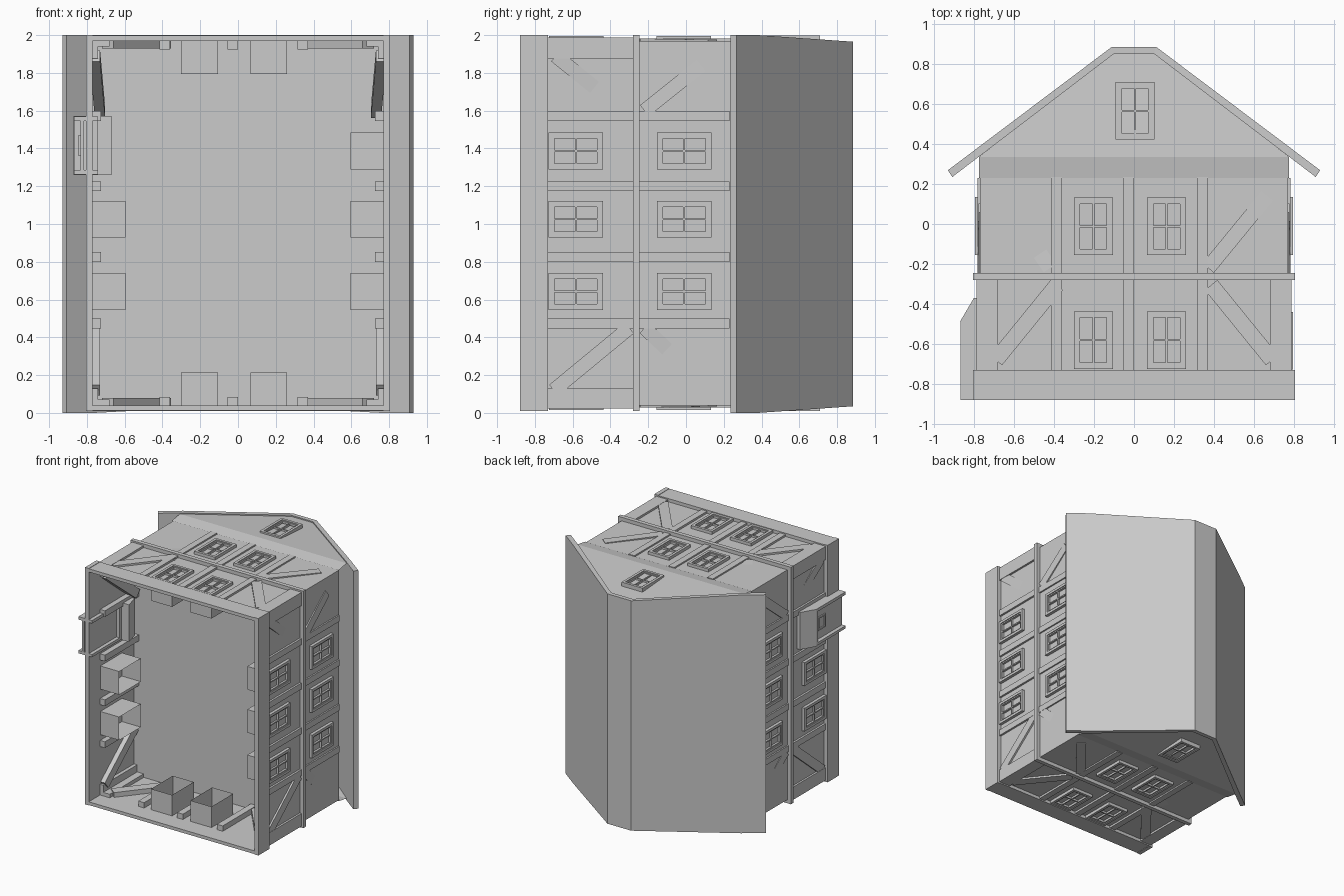
import bpy, bmesh
from mathutils import Vector

if "Cube" in bpy.data.objects:
    bpy.data.objects.remove(bpy.data.objects["Cube"])

CZ = 1.005          # middle of the house along its depth
HX, HZ = 0.77, 0.965  # half sizes of the infill walls


def make(name, bm, recalc=True):
    if recalc:
        bmesh.ops.recalc_face_normals(bm, faces=bm.faces)
    me = bpy.data.meshes.new(name)
    bm.to_mesh(me)
    bm.free()
    ob = bpy.data.objects.new(name, me)
    bpy.context.collection.objects.link(ob)
    return ob


def prism(bm, a, b, cap=True):
    """Loft between two matching point loops."""
    va, vb = [bm.verts.new(p) for p in a], [bm.verts.new(p) for p in b]
    n = len(va)
    for i in range(n):
        j = (i + 1) % n
        bm.faces.new((va[i], va[j], vb[j], vb[i]))
    if cap:
        bm.faces.new(va[::-1])
        bm.faces.new(vb)


def box(bm, x0, x1, y0, y1, z0, z1, cap=True):
    # y is the loft direction, so cap=False leaves an open ring of walls
    lo = [(x0, y0, z0), (x1, y0, z0), (x1, y0, z1), (x0, y0, z1)]
    prism(bm, lo, [(x, y1, z) for x, _, z in lo], cap)


def mapper(axis, s, off=0.0):
    """Wall coordinates (u along wall, y up the house, d outward) to world."""
    if axis == 'side':
        return lambda u, y, d: (s * (HX + off + d), y, u)
    return lambda u, y, d: (u, y, CZ + s * (HZ + off + d))


def rect(m, u0, u1, y0, y1, d):
    return [m(u0, y0, d), m(u1, y0, d), m(u1, y1, d), m(u0, y1, d)]


def slab(bm, m, u0, u1, y0, y1, d0, d1, cap=True):
    prism(bm, rect(m, u0, u1, y0, y1, d0), rect(m, u0, u1, y0, y1, d1), cap)


def frame(bm, m, u0, u1, y0, y1, w, d0, d1):
    slab(bm, m, u0, u0 + w, y0, y1, d0, d1)
    slab(bm, m, u1 - w, u1, y0, y1, d0, d1)
    slab(bm, m, u0 + w, u1 - w, y0, y0 + w, d0, d1)
    slab(bm, m, u0 + w, u1 - w, y1 - w, y1, d0, d1)


def window(name, m, uc, yc, w=0.195, h=0.288):
    u0, u1, y0, y1 = uc - w / 2, uc + w / 2, yc - h / 2, yc + h / 2
    bm = bmesh.new()
    frame(bm, m, u0, u1, y0, y1, 0.022, 0, 0.025)
    b = 0.022
    frame(bm, m, u0 + b, u1 - b, y0 + b, y1 - b, 0.01, 0, 0.018)
    slab(bm, m, uc - .005, uc + .005, y0 + b, y1 - b, 0, 0.016)
    slab(bm, m, u0 + b, u1 - b, yc - .005, yc + .005, 0, 0.016)
    slab(bm, m, u0, u1, y0, y1, -0.175, 0, cap=False)   # open reveal inside
    make(name, bm)


def brace(bm, m, p, q, w=0.075, dp=0.015, dq=0.015):
    p, q = Vector(p), Vector(q)
    t = (q - p).normalized() * w / 2
    n = Vector((-t.y, t.x))
    def end(c, d):
        return [m(c.x - n.x, c.y - n.y, d - .055), m(c.x + n.x, c.y + n.y, d - .055),
                m(c.x + n.x, c.y + n.y, d), m(c.x - n.x, c.y - n.y, d)]
    prism(bm, end(p, dp), end(q, dq))


# plinth ring, open underneath
bm = bmesh.new()
for s in (-1, 1):
    xs = sorted((s * 0.77, s * 0.805))
    box(bm, *xs, -0.88, -0.73, 0.01, 2.0)
    zs = sorted((CZ + s * 0.965, CZ + s * 0.992))
    box(bm, -0.77, 0.77, -0.88, -0.73, *zs)
make('plinth', bm)

# infill walls of both storeys
for name, y0, y1 in (('ground_walls', -0.74, -0.28), ('upper_walls', -0.245, 0.24)):
    bm = bmesh.new()
    box(bm, -HX, HX, y0, y1, CZ - HZ, CZ + HZ, cap=False)
    make(name, bm)

# floor slab that shows outside as a belt beam
bm = bmesh.new()
box(bm, -0.803, 0.803, -0.28, -0.245, 0.01, 2.0)
make('belt_beam', bm)

# timbers and windows on the long sides
for s, side in ((-1, 'left'), (1, 'right')):
    m = mapper('side', s)
    bm = bmesh.new()
    for u in (0.4725, 0.825, 1.2, 1.5725):
        slab(bm, m, u - .026, u + .026, -0.73, -0.28, -0.045, 0.017)
        slab(bm, m, u - .026, u + .026, -0.245, 0.23, -0.045, 0.012)
    for z0, z1 in ((0.025, 0.13), (1.875, 1.985)):
        slab(bm, m, z0, z1, -0.73, -0.28, -0.03, 0.017)
    brace(bm, m, (0.12, -0.70), (0.45, -0.30))
    brace(bm, m, (1.89, -0.69), (1.59, -0.32), dp=0.015, dq=-0.012)
    brace(bm, m, (0.45, -0.22), (0.15, 0.10), dp=0.012, dq=-0.02)
    brace(bm, m, (1.60, -0.22), (1.84, 0.08), dp=0.012, dq=0.006)
    make(side + '_timbers', bm)
    for i, u in enumerate((0.643, 1.025, 1.387)):
        if not (s < 0 and i == 2):
            window(f'{side}_ground_window_{i}', m, u, -0.583)
        window(f'{side}_upper_window_{i}', m, u, -0.01)

# timbers, windows and gable wall on both gable ends
for s, end in ((-1, 'lower'), (1, 'upper')):
    m = mapper('gable', s)
    bm = bmesh.new()
    for u in (-0.3875, -0.0275, 0.3425):
        slab(bm, m, u - .027, u + .027, -0.73, -0.28, -0.045, 0.017)
        slab(bm, m, u - .027, u + .027, -0.245, 0.235, -0.045, 0.012)
    for k in (-1, 1):
        us = sorted((k * 0.68, k * 0.787))
        slab(bm, m, *us, -0.73, -0.28, -0.03, 0.017)
        brace(bm, m, (k * 0.69, -0.68), (k * 0.385, -0.305), w=0.08)
    brace(bm, m, (0.37, -0.22), (0.665, 0.14), dp=0.012, dq=0.006)
    brace(bm, m, (-0.42, -0.22), (-0.665, 0.14), dp=0.005, dq=-0.02)
    make(end + '_gable_timbers', bm)
    for i, u in enumerate((-0.203, 0.163)):
        window(f'{end}_gable_ground_window_{i}', m, u, -0.58)
        window(f'{end}_gable_upper_window_{i}', m, u, -0.012)
    # flared gable wall
    bm = bmesh.new()
    rows = [(0.775, 0.23, 0.005), (0.775, 0.335, 0.022), (0.10, 0.855, -0.015)]
    pts = [[bm.verts.new(m(k * x, y, d)) for k in (-1, 1)] for x, y, d in rows]
    for a, b in zip(pts, pts[1:]):
        f = (a[0], a[1], b[1], b[0])
        bm.faces.new(f if s > 0 else f[::-1])
    make(end + '_gable_wall', bm, recalc=False)
    window(end + '_attic_window', mapper('gable', s, 0.004), 0.005, 0.565)

# roof: slab with a flat ridge, slightly shorter at the top
half_out = [(0.93, 0.268, 2.0), (0.78, 0.381, 2.0), (0.11, 0.885, 1.965)]
half_in = [(0.10, 0.85, 1.965), (0.76, 0.347, 2.0), (0.907, 0.235, 2.0)]
mir = lambda pts: [(-x, y, z) for x, y, z in reversed(pts)]
outer, inner = half_out + mir(half_out), half_in[::-1] + mir(half_in[::-1])
bm = bmesh.new()
for i in range(5):
    a = [outer[i], outer[i + 1], inner[i + 1], inner[i]]
    prism(bm, a, [(x, y, 2.0 - z) for x, y, z in a], cap=True)
bmesh.ops.remove_doubles(bm, verts=bm.verts, dist=1e-4)
inside = [f for f in bm.faces
          if any(g is not f and set(g.verts) == set(f.verts) for g in bm.faces)]
bmesh.ops.delete(bm, geom=inside, context='FACES_ONLY')
make('roof', bm)

# entrance porch on the left side
bm = bmesh.new()
for z0, z1 in ((1.262, 1.285), (1.545, 1.57)):
    box(bm, -0.867, -0.74, -0.88, -0.49, z0, z1)
box(bm, -0.867, -0.74, -0.515, -0.49, 1.285, 1.545)
roof = [(-0.87, -0.49), (-0.67, -0.49), (-0.70, -0.37), (-0.80, -0.37)]
prism(bm, [(x, y, 1.26) for x, y in roof], [(x, y, 1.572) for x, y in roof])
make('porch', bm)

# door recessed in the porch
bm = bmesh.new()
box(bm, -0.835, -0.815, -0.88, -0.515, 1.285, 1.545)
frame(bm, mapper('side', -1), 1.36, 1.47, -0.65, -0.55, 0.012, 0.06, 0.075)
make('door', bm)
